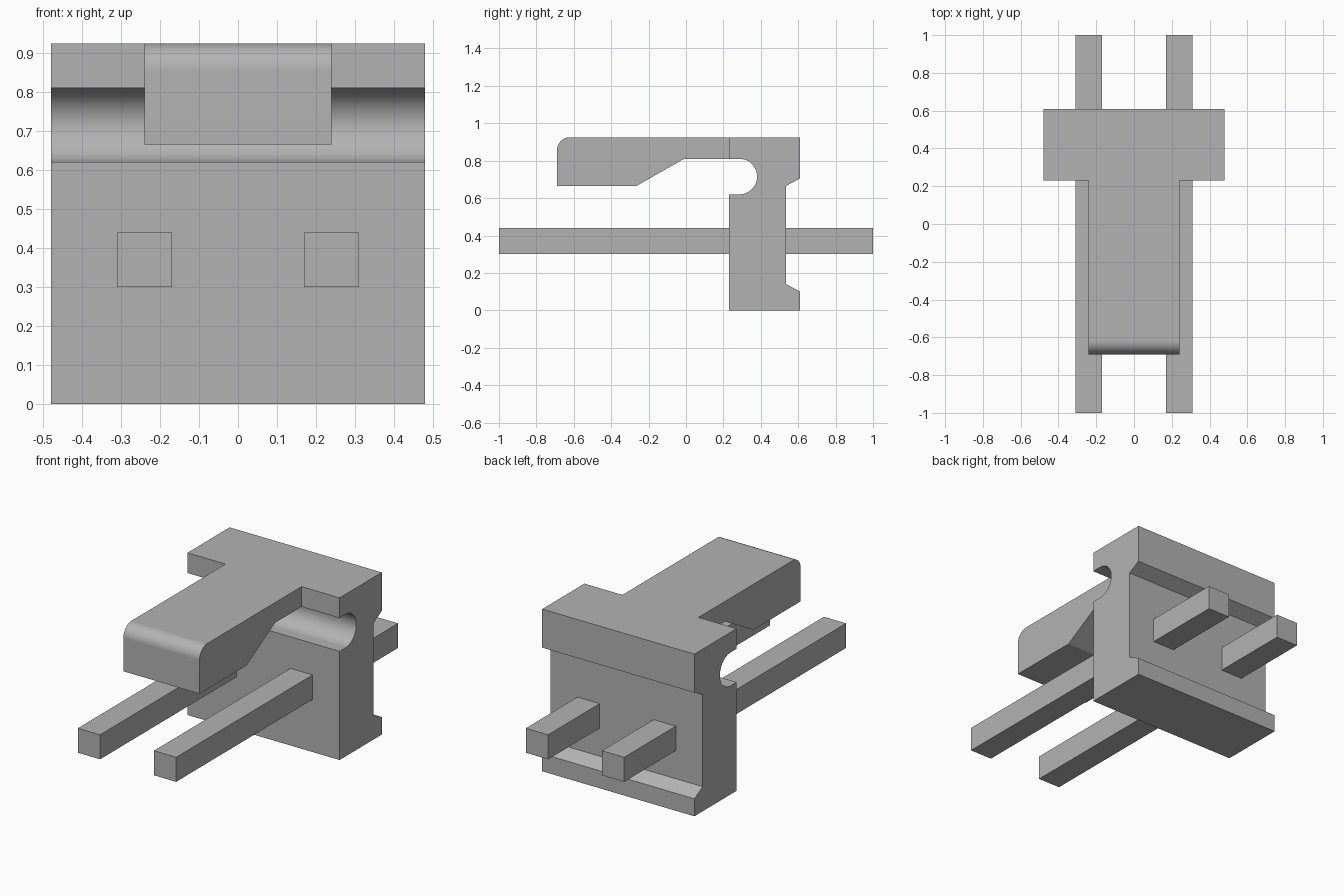
import bpy, bmesh
from math import sin, cos, radians

cube = bpy.data.objects.get("Cube")
if cube:
    bpy.data.objects.remove(cube, do_unlink=True)

grey = bpy.data.materials.new("plain grey")
grey.use_nodes = True
grey.diffuse_color = (0.45, 0.45, 0.45, 1)
grey.node_tree.nodes["Principled BSDF"].inputs["Base Color"].default_value = grey.diffuse_color


def arc(cy, cz, r, start, end, steps):
    """Points along an arc in the side plane."""
    angles = [radians(start + (end - start) * i / steps) for i in range(steps + 1)]
    return [(cy + r * cos(a), cz + r * sin(a)) for a in angles]


def extrude(name, profile, x0, x1):
    """Extrude a side profile (y, z) along x."""
    bm = bmesh.new()
    face = bm.faces.new([bm.verts.new((x0, y, z)) for y, z in profile])
    new = bmesh.ops.extrude_face_region(bm, geom=[face])["geom"]
    verts = [v for v in new if isinstance(v, bmesh.types.BMVert)]
    bmesh.ops.translate(bm, verts=verts, vec=(x1 - x0, 0, 0))
    bmesh.ops.recalc_face_normals(bm, faces=bm.faces)
    mesh = bpy.data.meshes.new(name)
    bm.to_mesh(mesh)
    bm.free()
    mesh.materials.append(grey)
    obj = bpy.data.objects.new(name, mesh)
    bpy.context.collection.objects.link(obj)
    return obj


def box(name, x0, x1, y0, y1, z0, z1):
    return extrude(name, [(y0, z0), (y1, z0), (y1, z1), (y0, z1)], x0, x1)


# Housing and latch arm share one side profile
profile = [(0.23, 0), (0.61, 0), (0.61, 0.10), (0.535, 0.14),
           (0.535, 0.665), (0.61, 0.705), (0.61, 0.925)]
profile += arc(-0.62, 0.855, 0.07, 90, 180, 12)            # rounded arm tip
profile += [(-0.69, 0.665), (-0.265, 0.665), (-0.01, 0.81)]  # hook ramp
profile += arc(0.285, 0.715, 0.095, 90, -90, 24)           # flex groove
profile += [(0.23, 0.62)]
housing = extrude("housing_with_latch", profile, -0.48, 0.48)
bpy.context.view_layer.objects.active = housing
housing.select_set(True)

# Narrow the latch arm on both sides
for side in (-1, 1):
    x0, x1 = sorted((side * 0.24, side * 0.6))
    cutter = box("arm_cutter", x0, x1, -1, 0.23, 0.64, 1.1)
    cutter.hide_render = True
    cut = housing.modifiers.new("narrow_arm", "BOOLEAN")
    cut.operation = "DIFFERENCE"
    cut.solver = "EXACT"
    cut.object = cutter
    bpy.ops.object.modifier_apply(modifier=cut.name)
    bpy.data.objects.remove(cutter, do_unlink=True)

# Smooth curves, flat planes
bpy.ops.object.shade_smooth_by_angle(angle=radians(25))
weighted = housing.modifiers.new("flat_planes", "WEIGHTED_NORMAL")
weighted.keep_sharp = True

# Two square pins through the housing
for name, x in (("right_pin", -0.24), ("left_pin", 0.24)):
    box(name, x - 0.07, x + 0.07, -1, 1, 0.30, 0.44)
